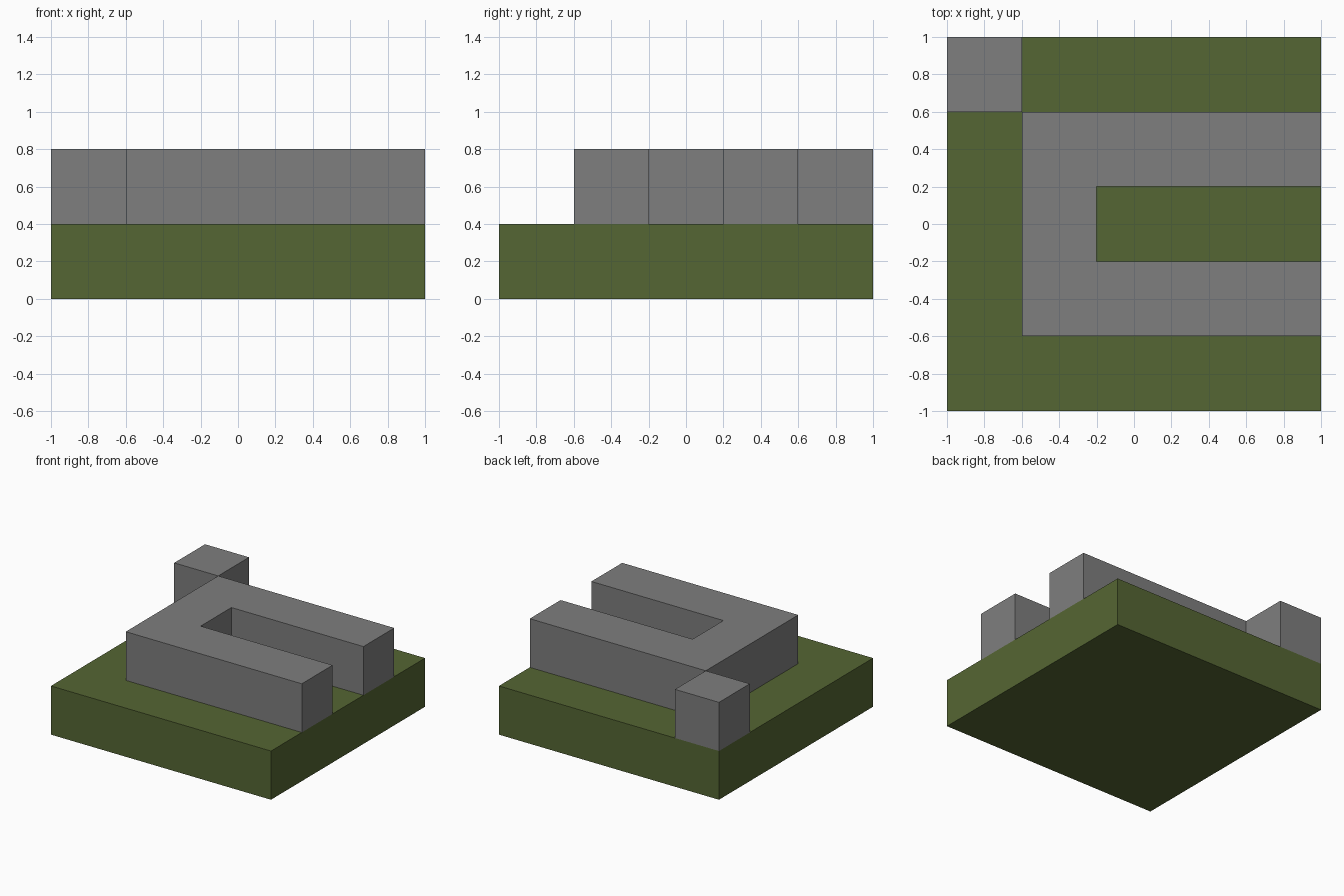
import bpy
import bmesh

cube = bpy.data.objects.get("Cube")
if cube:
    bpy.data.objects.remove(cube, do_unlink=True)


def make_material(name, rgb):
    mat = bpy.data.materials.new(name)
    mat.use_nodes = True
    color = (*rgb, 1)
    mat.diffuse_color = color
    bsdf = mat.node_tree.nodes["Principled BSDF"]
    bsdf.inputs["Base Color"].default_value = color
    bsdf.inputs["Roughness"].default_value = 0.9
    return mat


def extrude_outline(name, outline, bottom, height, mat):
    """Raise a flat outline into a closed solid."""
    bm = bmesh.new()
    base = bm.faces.new([bm.verts.new((x, y, bottom)) for x, y in outline])
    result = bmesh.ops.extrude_face_region(bm, geom=[base], use_keep_orig=True)
    top = [v for v in result["geom"] if isinstance(v, bmesh.types.BMVert)]
    bmesh.ops.translate(bm, verts=top, vec=(0, 0, height))
    bmesh.ops.recalc_face_normals(bm, faces=bm.faces)
    mesh = bpy.data.meshes.new(name)
    bm.to_mesh(mesh)
    bm.free()
    mesh.materials.append(mat)
    obj = bpy.data.objects.new(name, mesh)
    bpy.context.collection.objects.link(obj)
    return obj


def rectangle(x0, y0, x1, y1):
    return [(x0, y0), (x1, y0), (x1, y1), (x0, y1)]


grass = make_material("olive green", (0.091, 0.133, 0.033))
stone = make_material("stone grey", (0.21, 0.21, 0.21))
unit = 0.4  # side of one grid block

# Ground slab
extrude_outline("ground_slab", rectangle(-1, -1, 1, 1), 0, unit, grass)

# U-shaped wall, open towards +x
half_wall = [(1, -0.2), (-0.2, -0.2)]
u_outline = [(-0.6, -0.6), (1, -0.6)] + half_wall
u_outline += [(x, -y) for x, y in reversed(u_outline)]
extrude_outline("u_shaped_wall", u_outline, unit, unit, stone)

# Single block on the back corner
extrude_outline("corner_block", rectangle(-1, 0.6, -0.6, 1), unit, unit, stone)
